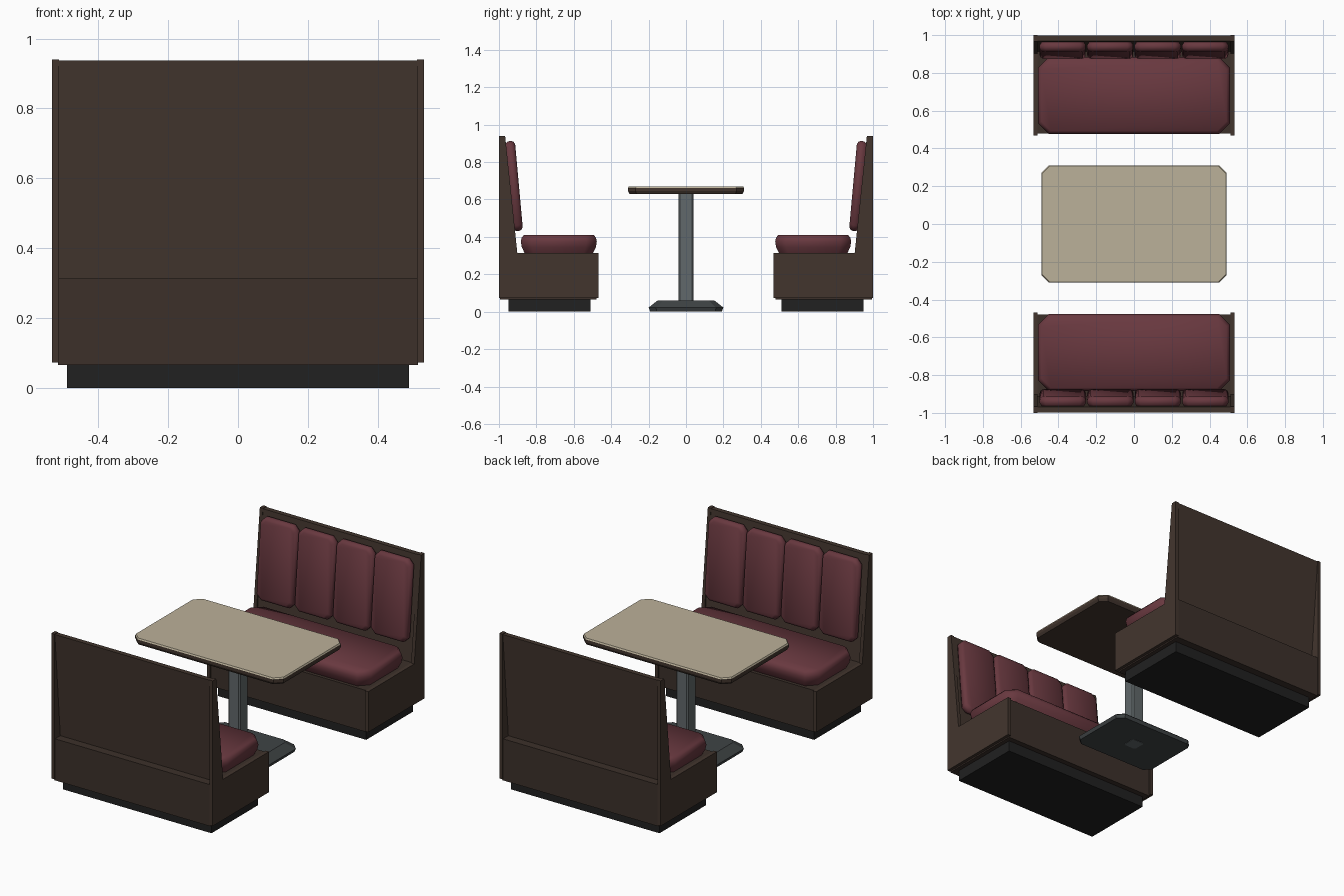
import bpy, bmesh, math
from mathutils import Matrix, Vector

if "Cube" in bpy.data.objects:
    bpy.data.objects.remove(bpy.data.objects["Cube"])


def material(name, rgb):
    m = bpy.data.materials.new(name)
    m.diffuse_color = (*rgb, 1)
    m.use_nodes = True
    m.node_tree.nodes["Principled BSDF"].inputs["Base Color"].default_value = m.diffuse_color
    return m


WOOD = material("dark_wood", (0.055, 0.036, 0.027))
WOOD_BASE = material("dark_wood_base", (0.045, 0.030, 0.023))
VINYL = material("red_vinyl", (0.14, 0.04, 0.05))
BLACK = material("black_kick", (0.015, 0.015, 0.015))
METAL = material("grey_metal", (0.12, 0.14, 0.145))
METAL_DARK = material("dark_metal", (0.05, 0.058, 0.06))
LAMINATE = material("beige_laminate", (0.50, 0.44, 0.32))


def finish(name, bm, mat, matrix, smooth=None):
    bmesh.ops.recalc_face_normals(bm, faces=bm.faces)
    me = bpy.data.meshes.new(name)
    bm.to_mesh(me)
    bm.free()
    me.transform(matrix)
    me.materials.append(mat)
    if smooth:
        me.polygons.foreach_set("use_smooth", [True] * len(me.polygons))
        me.set_sharp_from_angle(angle=math.radians(smooth))
    ob = bpy.data.objects.new(name, me)
    bpy.context.collection.objects.link(ob)
    return ob


def loft(name, rings, mat, matrix=Matrix(), smooth=None):
    """Stack of chamfered rectangles, each (half_x, half_y, chamfer, z)."""
    bm = bmesh.new()
    loops = []
    for hx, hy, c, z in rings:
        pts = [(hx, hy - c), (hx - c, hy), (c - hx, hy), (-hx, hy - c),
               (-hx, c - hy), (c - hx, -hy), (hx - c, -hy), (hx, c - hy)]
        loops.append([bm.verts.new((x, y, z)) for x, y in pts])
    for a, b in zip(loops, loops[1:]):
        for i in range(8):
            j = (i + 1) % 8
            bm.faces.new((a[i], a[j], b[j], b[i]))
    bm.faces.new(loops[0])
    bm.faces.new(loops[-1])
    return finish(name, bm, mat, matrix, smooth)


def extrude_x(name, profile, x0, x1, mat, matrix=Matrix()):
    """Extrude a (y, z) profile from x0 to x1."""
    bm = bmesh.new()
    f = bm.faces.new([bm.verts.new((x0, y, z)) for y, z in profile])
    g = bmesh.ops.extrude_face_region(bm, geom=[f])["geom"]
    bmesh.ops.translate(bm, vec=(x1 - x0, 0, 0),
                        verts=[v for v in g if isinstance(v, bmesh.types.BMVert)])
    return finish(name, bm, mat, matrix)


def rect(y0, y1, z0, z1):
    return [(y0, z0), (y1, z0), (y1, z1), (y0, z1)]


def bench(side, turn):
    # kick plinth and seat box
    extrude_x(side + "_plinth", rect(-0.95, -0.51, 0, 0.07), -0.49, 0.49, BLACK, turn)
    extrude_x(side + "_seat_box", rect(-0.995, -0.478, 0.065, 0.313), -0.515, 0.515, WOOD_BASE, turn)
    # leaning back panel
    extrude_x(side + "_back_panel",
              [(-0.945, 0.31), (-0.912, 0.31), (-0.968, 0.937), (-0.997, 0.937)],
              -0.515, 0.515, WOOD, turn)
    # L-shaped end panels
    ends = [(-1, 0.073), (-0.468, 0.073), (-0.468, 0.315), (-0.902, 0.315),
            (-0.967, 0.94), (-1, 0.94)]
    for s, label in ((-1, "left"), (1, "right")):
        extrude_x(f"{side}_{label}_end_panel", ends, s * 0.512, s * 0.533, WOOD, turn)
    # seat cushion
    loft(side + "_seat_cushion",
         [(0.487, 0.182, 0.05, 0.312), (0.503, 0.198, 0.055, 0.345),
          (0.508, 0.203, 0.055, 0.375), (0.503, 0.199, 0.055, 0.395),
          (0.490, 0.187, 0.05, 0.410)],
         VINYL, turn @ Matrix.Translation((0, -0.68, 0)), 50)
    # four back cushions, leaning with the panel
    face = Matrix.Rotation(math.radians(-90 + 180 + 5.2), 4, 'X')
    if (face.to_3x3() @ Vector((0, 0, 1))).y < 0:
        face = Matrix.Rotation(math.pi, 4, 'Z') @ face
    if (face.to_3x3() @ Vector((0, 0, 1))).z < 0:
        face = Matrix.Rotation(math.radians(10.4), 4, 'X') @ face
    for i in range(4):
        pos = Matrix.Translation((-0.377 + i * 0.2515, -0.941, 0.67))
        loft(f"{side}_back_cushion_{i + 1}",
             [(0.112, 0.231, 0.025, -0.003), (0.122, 0.241, 0.03, 0.012),
              (0.122, 0.241, 0.03, 0.028), (0.117, 0.236, 0.03, 0.040),
              (0.105, 0.224, 0.025, 0.048)],
             VINYL, turn @ pos @ face, 50)


bench("front", Matrix())
bench("rear", Matrix.Rotation(math.pi, 4, 'Z'))

# pedestal table
loft("table_foot", [(0.262, 0.192, 0.035, 0.002), (0.27, 0.2, 0.04, 0.022), (0.222, 0.152, 0.03, 0.06)],
     METAL_DARK)
loft("table_column", [(0.04, 0.04, 0.008, 0.0), (0.04, 0.04, 0.008, 0.64)], METAL)
loft("table_edge", [(0.482, 0.302, 0.038, 0.63), (0.49, 0.31, 0.04, 0.645), (0.49, 0.31, 0.04, 0.662)],
     WOOD)
loft("table_top", [(0.49, 0.31, 0.04, 0.662), (0.486, 0.306, 0.04, 0.67)], LAMINATE)
